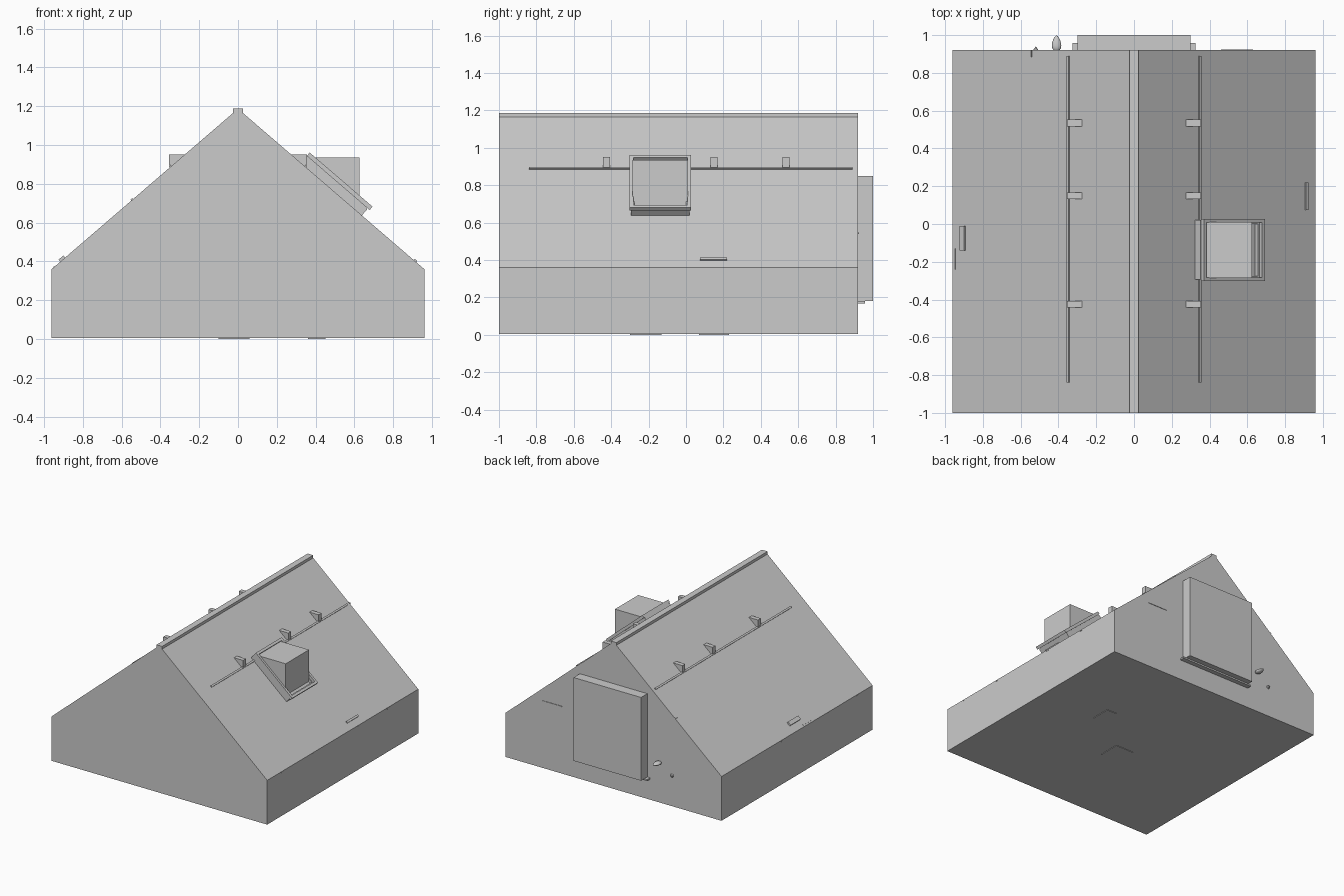
import bpy, bmesh, math
from mathutils import Matrix, Vector

if "Cube" in bpy.data.objects:
    bpy.data.objects.remove(bpy.data.objects["Cube"])

Y0, Y1 = -1.0, 0.92            # gable walls
EX, EZ = 0.96, 0.36            # eave corner
RX, RZ = 0.025, 1.165          # ridge shoulder
SLOPE = (RZ - EZ) / (EX - RX)


def roof_z(x):
    return EZ + (EX - abs(x)) * SLOPE


def finish(name, bm):
    bmesh.ops.recalc_face_normals(bm, faces=bm.faces)
    me = bpy.data.meshes.new(name)
    bm.to_mesh(me)
    bm.free()
    ob = bpy.data.objects.new(name, me)
    bpy.context.collection.objects.link(ob)
    return ob


def prism(name, profile, y0, y1):
    """Extrude an xz profile along y."""
    bm = bmesh.new()
    face = bm.faces.new([bm.verts.new((x, y0, z)) for x, z in profile])
    ext = bmesh.ops.extrude_face_region(bm, geom=[face])
    verts = [v for v in ext["geom"] if isinstance(v, bmesh.types.BMVert)]
    bmesh.ops.translate(bm, verts=verts, vec=(0, y1 - y0, 0))
    return finish(name, bm)


def box(name, lo, hi, matrix=Matrix()):
    bm = bmesh.new()
    bmesh.ops.create_cube(bm, size=1)
    for v in bm.verts:
        v.co = matrix @ Vector([(a + b) / 2 + c * (b - a)
                                for a, b, c in zip(lo, hi, v.co)])
    return finish(name, bm)


def ring(name, u0, u1, v0, v1, w0, w1, t, matrix):
    """Rectangular frame of four bars."""
    box(name + "_top", (u0, v0, w0), (u0 + t, v1, w1), matrix)
    box(name + "_bottom", (u1 - t, v0, w0), (u1, v1, w1), matrix)
    box(name + "_front", (u0 + t, v0, w0), (u1 - t, v0 + t, w1), matrix)
    box(name + "_back", (u0 + t, v1 - t, w0), (u1 - t, v1, w1), matrix)


def roof_frame(x, s=1):
    """Local axes on the roof: down the slope, along y, outwards."""
    rot = Matrix.Rotation(math.atan(SLOPE), 4, 'Y')
    return (Matrix.Scale(s, 4, (1, 0, 0)) @
            Matrix.Translation((x, 0, roof_z(x))) @ rot)


# House body and ridge cap
prism("house_body", [(-EX, 0.004), (EX, 0.004), (EX, EZ), (RX, RZ), (-RX, RZ), (-EX, EZ)], Y0, Y1)
box("ridge_cap", (-RX, Y0, RZ - 0.01), (RX, Y1, 1.187))

# Snow rails, brackets and eave hooks on both slopes
for s, side in ((1, "right"), (-1, "left")):
    box("snow_rail_" + side, (-0.007, -0.84, -0.003), (0.007, 0.89, 0.008), roof_frame(0.347, s))
    for y in (-0.425, 0.15, 0.535):
        prism("rail_bracket_" + side,
              [(s * 0.275, 0.95), (s * 0.355, 0.95), (s * 0.355, 0.895), (s * 0.345, 0.885)],
              y - 0.018, y + 0.018)
    for y in (-0.81, -0.425, 0.15, 0.535):
        box("eave_hook_" + side, (s * 0.95, y - 0.012, 0.35), (s * 0.962, y + 0.012, 0.358))

# Skylight frame, with the lip a little longer at its lower end
m = roof_frame(0.324)
ring("skylight_curb", 0, 0.415, -0.295, 0.02, -0.005, 0.042, 0.018, m)
ring("skylight_lip", 0, 0.427, -0.302, 0.027, 0.047, 0.07, 0.02, m)
box("skylight_pane", (0.01, -0.287, 0.02), (0.405, 0.012, 0.025), m)
ring("skylight_gasket", 0.004, 0.411, -0.29, 0.015, 0.041, 0.048, 0.014, m)

# Square shaft rising out of the skylight
prism("skylight_shaft", [(0.36, 0.935), (0.625, 0.935), (0.625, 0.65), (0.36, 0.875)], -0.286, 0.01)

# Raised panel and sill on the back wall
box("back_panel", (-0.30, Y1 - 0.01, 0.18), (0.30, 1.0, 0.85))
box("back_sill", (-0.325, Y1 - 0.01, 0.168), (0.325, 0.957, 0.18))

# Small strips on the roof near the eaves
box("roof_strip_right", (-0.008, 0.075, -0.002), (0.008, 0.22, 0.008), roof_frame(0.912))
box("roof_strip_left", (-0.018, -0.14, -0.002), (0.014, -0.01, 0.014), roof_frame(0.905, -1))
box("roof_strip_small_left", (-0.004, -0.24, -0.002), (0.004, -0.13, 0.004), roof_frame(0.948, -1))
box("roof_peg_left", (-0.006, 0.885, -0.002), (0.006, Y1, 0.006), roof_frame(0.545, -1))
box("wall_strip_back", (0.46, Y1 - 0.01, 0.54), (0.63, 0.924, 0.546))

# Pointed bud and small spike on the back wall
bm = bmesh.new()
bmesh.ops.create_uvsphere(bm, u_segments=16, v_segments=10, radius=1)
for v in bm.verts:
    t = (v.co.z + 1) / 2
    k = 1.15 - 0.6 * t
    v.co = (-0.41 + v.co.x * 0.028 * k, 0.915 + t * 0.083, 0.33 + v.co.y * 0.016 * k)
bud = finish("bud", bm)
for p in bud.data.polygons:
    p.use_smooth = True
bm = bmesh.new()
bmesh.ops.create_cone(bm, cap_ends=True, segments=8, radius1=0.018, radius2=0, depth=0.025,
                      matrix=Matrix.Translation((-0.52, 0.928, 0.25)) @ Matrix.Rotation(-math.pi / 2, 4, 'X'))
finish("spike", bm)

# Thin plates under the floor
box("floor_plate_a", (0.36, 0.07, 0), (0.45, 0.23, 0.006))
box("floor_plate_b", (-0.1, -0.3, 0), (0.06, -0.13, 0.006))
